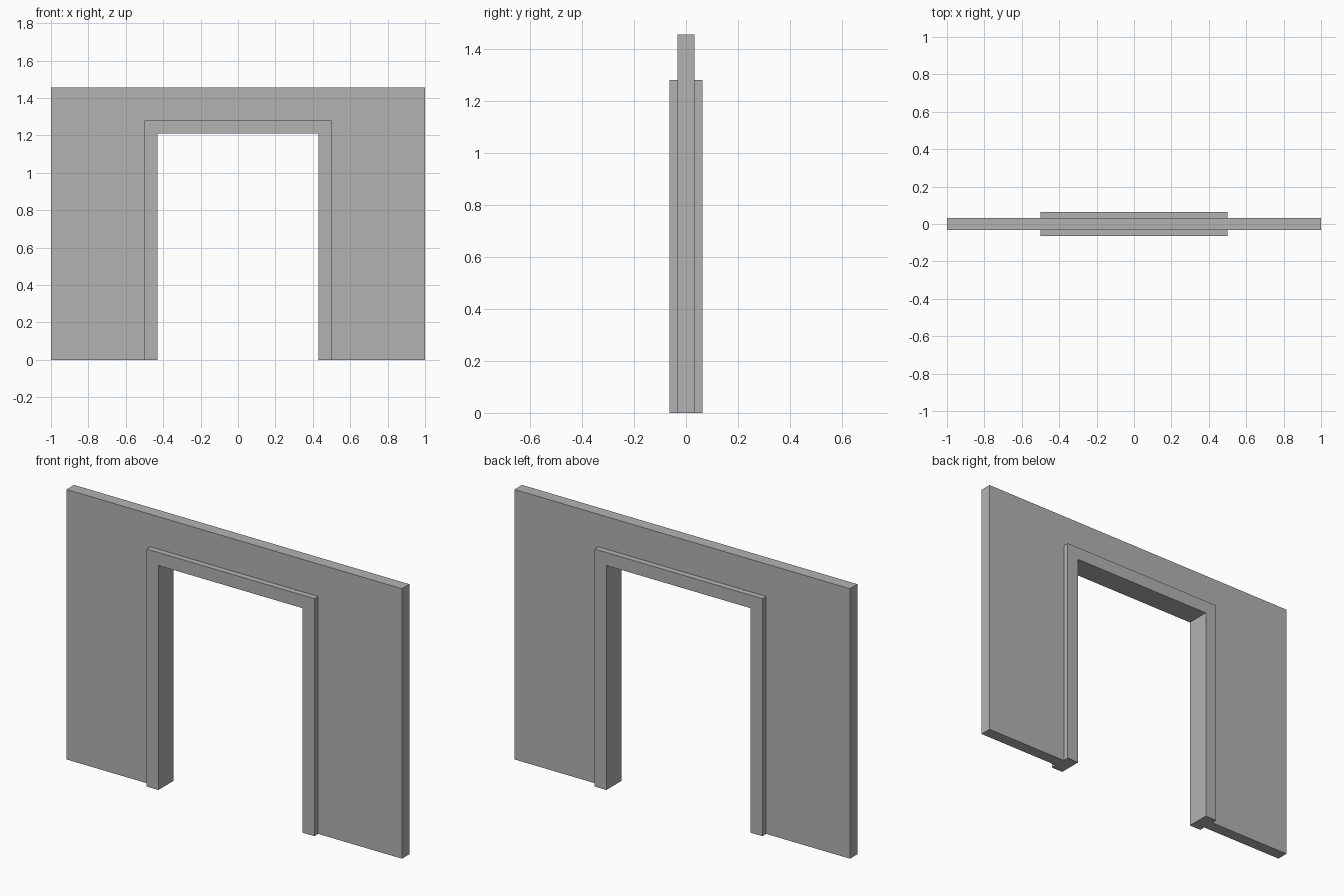
import bpy
import bmesh

default = bpy.data.objects.get("Cube")
if default:
    bpy.data.objects.remove(default, do_unlink=True)

# Plain grey
grey = bpy.data.materials.new("plain_grey")
grey.use_nodes = True
colour = (0.45, 0.45, 0.45, 1)
grey.diffuse_color = colour
grey.node_tree.nodes["Principled BSDF"].inputs["Base Color"].default_value = colour


def arch(name, outer_x, outer_z, inner_x, inner_z, depth):
    """Extrude a square arch outline, centred on y = 0."""
    half = [(outer_x, 0), (outer_x, outer_z)]
    inner = [(inner_x, inner_z), (inner_x, 0)]
    outline = half + [(-x, z) for x, z in reversed(half)]
    outline += [(-x, z) for x, z in reversed(inner)] + inner
    bm = bmesh.new()
    face = bm.faces.new([bm.verts.new((x, -depth / 2, z)) for x, z in outline])
    out = bmesh.ops.extrude_face_region(bm, geom=[face])
    moved = [v for v in out["geom"] if isinstance(v, bmesh.types.BMVert)]
    bmesh.ops.translate(bm, vec=(0, depth, 0), verts=moved)
    bmesh.ops.recalc_face_normals(bm, faces=bm.faces)
    mesh = bpy.data.meshes.new(name)
    bm.to_mesh(mesh)
    bm.free()
    mesh.materials.append(grey)
    obj = bpy.data.objects.new(name, mesh)
    bpy.context.collection.objects.link(obj)
    return obj


# Wall panel, and the thicker door frame lining its opening
arch("wall", 1.0, 1.455, 0.5, 1.28, 0.064)
arch("door_frame", 0.5, 1.28, 0.43, 1.21, 0.128)
